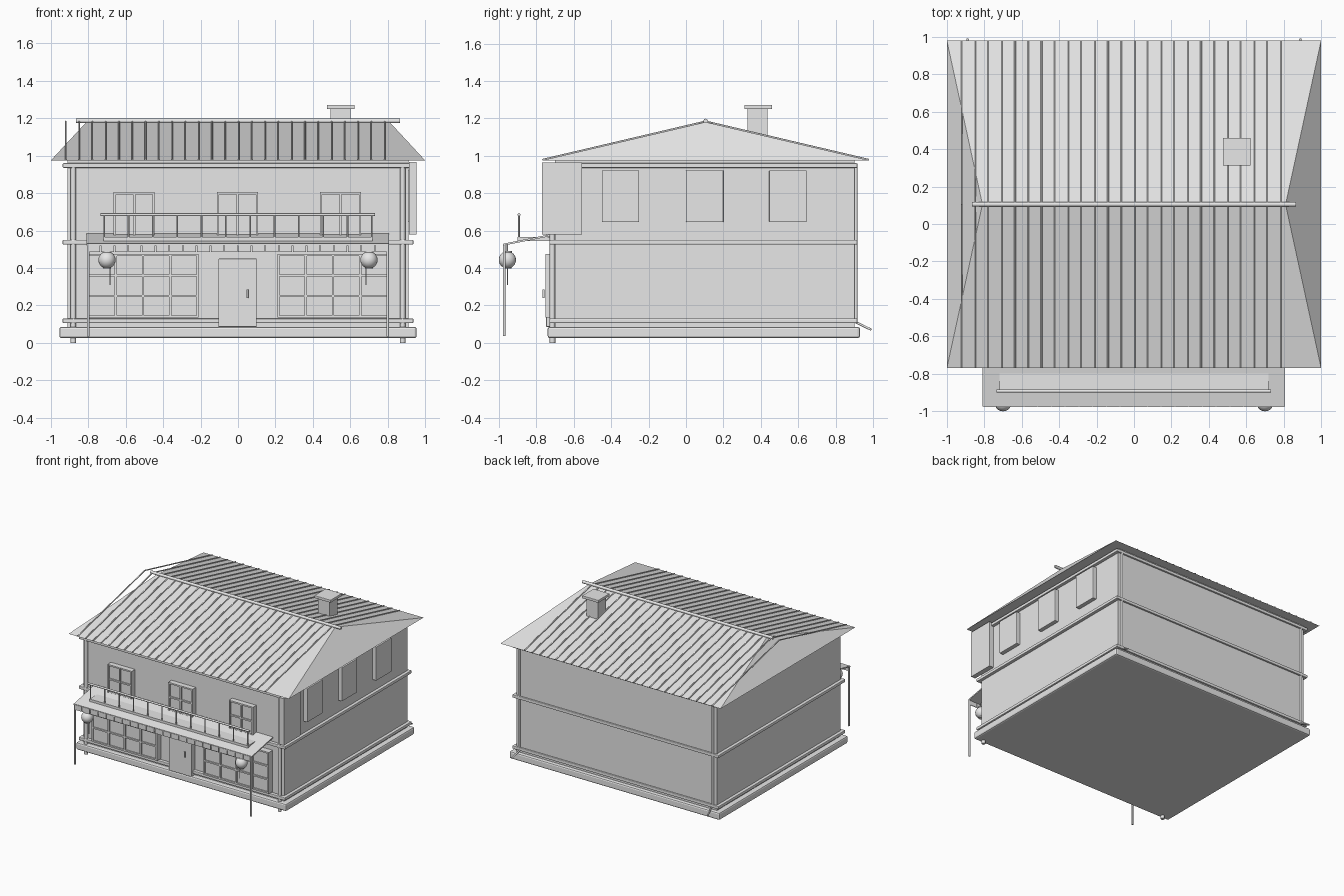
import bpy, bmesh, math
from mathutils import Vector

cube = bpy.data.objects.get("Cube")
if cube:
    bpy.data.objects.remove(cube, do_unlink=True)

grey = bpy.data.materials.new("plain grey")
grey.use_nodes = True
grey.diffuse_color = (0.8, 0.8, 0.8, 1)
grey.node_tree.nodes["Principled BSDF"].inputs["Base Color"].default_value = (0.8, 0.8, 0.8, 1)


def finish(name, bm):
    mesh = bpy.data.meshes.new(name)
    bm.to_mesh(mesh)
    bm.free()
    mesh.materials.append(grey)
    ob = bpy.data.objects.new(name, mesh)
    bpy.context.collection.objects.link(ob)
    return ob


def box(name, x, y, z, bevel=0):
    """Box from (min, max) pairs on each axis."""
    bm = bmesh.new()
    bmesh.ops.create_cube(bm, size=1)
    for v in bm.verts:
        v.co = [lo + (hi - lo) * (c + 0.5) for c, (lo, hi) in zip(v.co, (x, y, z))]
    ob = finish(name, bm)
    if bevel:
        mod = ob.modifiers.new("rounded edges", "BEVEL")
        mod.width, mod.segments = bevel, 2
    return ob


def rod(name, a, b, r, sides=10):
    """Round bar between two points."""
    a, b = Vector(a), Vector(b)
    bm = bmesh.new()
    bmesh.ops.create_cone(bm, cap_ends=True, segments=sides, radius1=r, radius2=r, depth=(b - a).length)
    turn = (b - a).to_track_quat("Z", "Y")
    for v in bm.verts:
        v.co = turn @ v.co + (a + b) / 2
    for f in bm.faces:
        f.smooth = len(f.verts) == 4
    return finish(name, bm)


def solid(name, verts, faces):
    bm = bmesh.new()
    vs = [bm.verts.new(v) for v in verts]
    for f in faces:
        bm.faces.new([vs[i] for i in f])
    bmesh.ops.recalc_face_normals(bm, faces=bm.faces)
    return finish(name, bm)


def front_window(name, x, z, columns, rows, y):
    """Pane with a raised frame and glazing bars, facing the front."""
    t = 0.012
    box(name + "_pane", x, (y + 0.012, -0.69), z)
    for i in range(columns + 1):
        c = x[0] + t / 2 + (x[1] - x[0] - t) * i / columns
        box(name + "_upright", (c - t / 2, c + t / 2), (y, -0.69), z)
    for i in range(rows + 1):
        c = z[0] + t / 2 + (z[1] - z[0] - t) * i / rows
        box(name + "_crossbar", x, (y + 0.002, -0.69), (c - t / 2, c + t / 2))


# Plinth and walls
FRONT, BACK, SIDE = -0.70, 0.90, 0.912
box("plinth", (-0.955, 0.955), (-0.74, 0.93), (0.025, 0.085), 0.012)
box("walls", (-SIDE, SIDE), (FRONT, BACK), (0.08, 0.975))

# Horizontal trim around each storey
for z in (0.1175, 0.5375, 0.9475):
    zz = (z - 0.0125, z + 0.0125)
    box("front_trim", (-0.937, 0.937), (-0.73, FRONT), zz, 0.005)
    box("back_trim", (-0.937, 0.937), (BACK, 0.917), zz, 0.005)
    for s in (-1, 1):
        box("side_trim", sorted((s * 0.90, s * 0.937)), (-0.73, 0.917), zz, 0.005)

# Corner posts and rear downpipes with spouts
for s in (-1, 1):
    rod("front_post", (s * 0.88, -0.714, 0), (s * 0.88, -0.714, 0.95), 0.015)
    rod("downpipe", (s * 0.88, 0.908, 0.11), (s * 0.88, 0.908, 0.95), 0.009)
    rod("spout", (s * 0.87, 0.908, 0.11), (s * 0.89, 0.99, 0.07), 0.006)

# Hipped roof
EAVE, RIDGE, MID = 0.975, 1.18, 0.105
solid("roof",
      [(-1, -0.77, EAVE), (1, -0.77, EAVE), (1, 0.98, EAVE), (-1, 0.98, EAVE),
       (-0.81, MID, RIDGE), (0.81, MID, RIDGE)],
      [(0, 1, 5, 4), (2, 3, 4, 5), (1, 2, 5), (3, 0, 4), (3, 2, 1, 0)])
rod("ridge_pole", (-0.865, MID, 1.186), (0.865, MID, 1.186), 0.012)
for i in range(25):
    x = -0.92 + i * 0.071
    for y in (-0.768, 0.978):
        rod("roof_batten", (x, y, EAVE + 0.003), (x, MID, RIDGE + 0.003), 0.005, 6)

# Chimney
box("chimney_stack", (0.495, 0.60), (0.33, 0.437), (1.05, 1.255))
box("chimney_cap", (0.475, 0.623), (0.312, 0.46), (1.25, 1.272), 0.003)

# Door
box("door", (-0.105, 0.10), (-0.748, FRONT + 0.01), (0.085, 0.45), 0.004)
box("door_head", (-0.09, 0.085), (-0.752, -0.74), (0.425, 0.432))
rod("door_handle", (0.05, -0.762, 0.24), (0.05, -0.762, 0.285), 0.006)

# Front windows on both storeys
for s in (-1, 1):
    front_window("shop_window", sorted((s * 0.21, s * 0.805)), (0.135, 0.475), 4, 3, -0.752)
for x in (-0.555, -0.003, 0.548):
    front_window("upper_window", (x - 0.11, x + 0.11), (0.565, 0.805), 2, 2, -0.745)
    box("window_sill", (x - 0.13, x + 0.13), (-0.785, FRONT), (0.55, 0.568))

# Side windows and the blank hanging board
for y in (-0.35, 0.10, 0.545):
    box("side_window", (0.90, 0.945), (y - 0.1, y + 0.1), (0.645, 0.922), 0.004)
box("side_board", (0.915, 0.955), (-0.77, -0.555), (0.58, 0.965))

# Sloping porch canopy with valance and slim poles
solid("canopy",
      [(x, y, z + dz) for dz in (0, 0.01) for x, y, z in
       ((-0.81, -0.975, 0.52), (0.808, -0.975, 0.52), (0.808, FRONT, 0.575), (-0.81, FRONT, 0.575))],
      [(3, 2, 1, 0), (4, 5, 6, 7), (0, 1, 5, 4), (1, 2, 6, 5), (2, 3, 7, 6), (3, 0, 4, 7)])
for i in range(22):
    x = -0.805 + i * 0.0733
    box("valance_flap", (x, x + 0.068), (-0.977, -0.971), (0.485, 0.526))
for s in (-1, 1):
    rod("canopy_pole", (s * 0.80, -0.972, 0.035), (s * 0.80, -0.972, 0.525), 0.007)

# Balcony floor and railing
box("balcony_floor", (-0.72, 0.72), (-0.90, FRONT), (0.545, 0.565))
rod("balcony_rail", (-0.735, -0.893, 0.685), (0.732, -0.893, 0.685), 0.008)
for i in range(12):
    x = -0.715 + i * 0.13
    rod("baluster", (x, -0.893, 0.56), (x, -0.893, 0.685), 0.005, 6)

# Round hanging lanterns
for s in (-1, 1):
    bm = bmesh.new()
    bmesh.ops.create_uvsphere(bm, u_segments=20, v_segments=12, radius=0.046)
    for f in bm.faces:
        f.smooth = True
    lantern = finish("lantern", bm)
    lantern.location = (s * 0.70, -0.955, 0.443)
    rod("lantern_cap", (s * 0.70, -0.955, 0.478), (s * 0.70, -0.955, 0.49), 0.024)
    rod("lantern_base", (s * 0.70, -0.955, 0.396), (s * 0.70, -0.955, 0.406), 0.022)
    rod("lantern_cord", (s * 0.70, -0.955, 0.48), (s * 0.70, -0.955, 0.525), 0.004, 6)
    rod("lantern_tassel", (s * 0.685, -0.955, 0.31), (s * 0.685, -0.955, 0.40), 0.003, 6)
